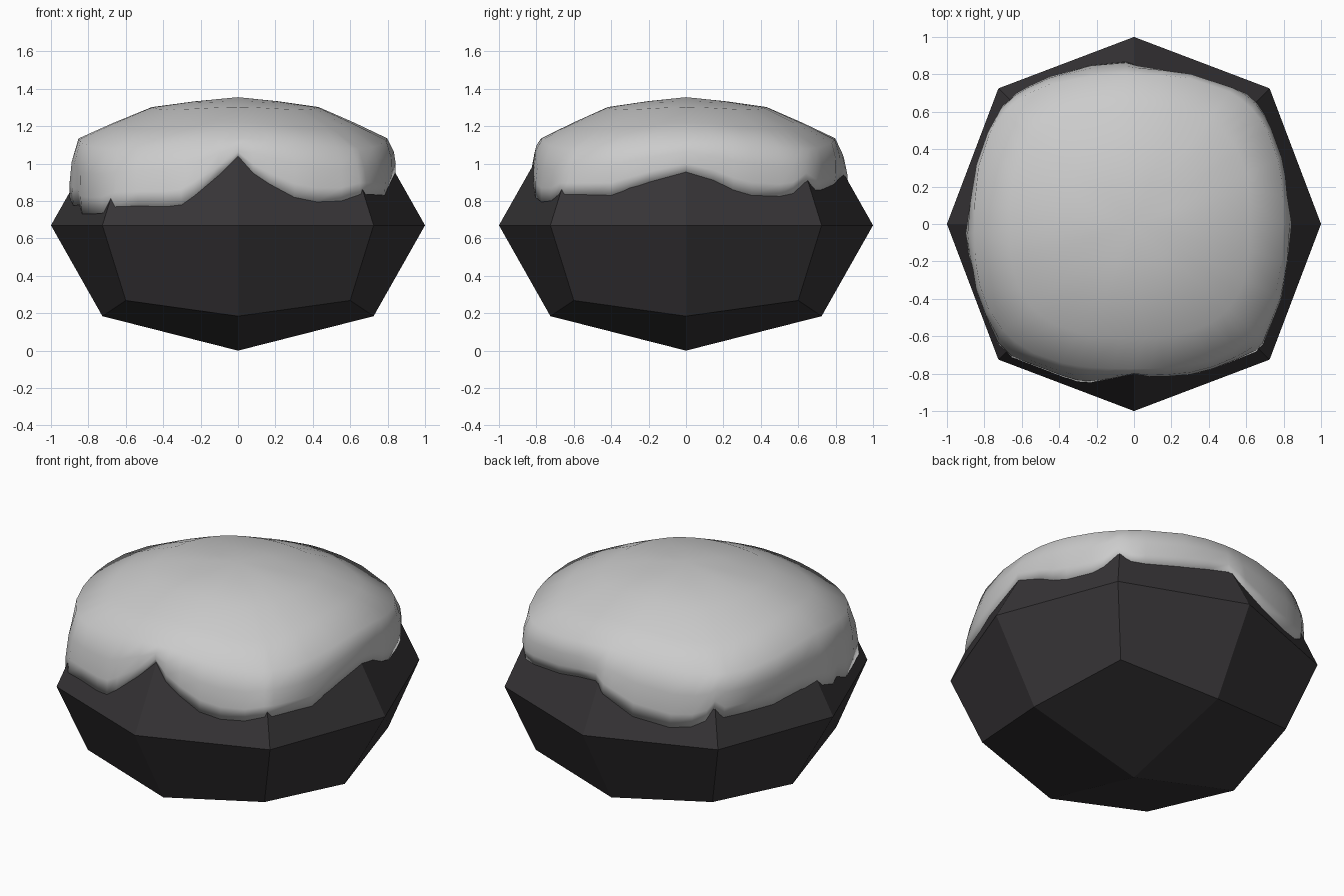
import bpy, bmesh, math
from mathutils import Vector
from mathutils.bvhtree import BVHTree

if "Cube" in bpy.data.objects:
    bpy.data.objects.remove(bpy.data.objects["Cube"])


def add_object(bm, name, mat=None):
    bmesh.ops.recalc_face_normals(bm, faces=bm.faces)
    me = bpy.data.meshes.new(name)
    bm.to_mesh(me)
    ob = bpy.data.objects.new(name, me)
    bpy.context.collection.objects.link(ob)
    if mat:
        me.materials.append(mat)
    return ob


# Boulder: once-subdivided cube rounded off, flat faces
HALF = 0.67
bm = bmesh.new()
bmesh.ops.create_cube(bm, size=2)
bmesh.ops.subdivide_edges(bm, edges=bm.edges[:], cuts=1, use_grid_fill=True)
radius = {1: 1.0, 2: 0.725, 3: 0.6}
for v in bm.verts:
    s = radius[sum(abs(c) > 0.5 for c in v.co)]
    v.co = (v.co.x * s, v.co.y * s, v.co.z * s * HALF + HALF)
dark = bpy.data.materials.new("dark_stone")
dark.diffuse_color = (0.038, 0.035, 0.038, 1)
dark.use_nodes = True
dark.node_tree.nodes["Principled BSDF"].inputs["Base Color"].default_value = dark.diffuse_color
rock_tree = BVHTree.FromBMesh(bm)
add_object(bm, "boulder", dark)
bm.free()

# Ragged lower edge of the cap: (position along the side, height) per side
front = [(-.65, .77), (-.53, .773), (-.38, .77), (-.3, .78), (-.23, .83),
         (-.1, .94), (0, 1.04), (.08, .95), (.17, .89), (.3, .82), (.42, .795),
         (.55, .80), (.65, .835)]
right = [(-.64, .835), (-.5, .833), (-.4, .83), (-.2, .90), (0, .955), (.15, .91),
         (.25, .86), (.35, .83), (.5, .825), (.57, .84), (.64, .905)]
back = [(.60, .86), (.52, .86), (.3, .89), (.15, .92), (.02, .94), (-.04, .885), (-.09, .86),
        (-.23, .79), (-.44, .755), (-.55, .77), (-.62, .81), (-.65, .88)]
left = [(.63, .825), (.49, .82), (.32, .82), (.12, .85), (-.05, .82), (-.17, .775),
        (-.25, .78), (-.36, .73), (-.5, .73), (-.64, .735)]
edge = []
for side, d in ((front, (0, 1)), (right, (-1, 0)), (back, (0, -1)), (left, (1, 0))):
    for a, z in side:
        start = (a, -3 * d[1], z) if d[1] else (-3 * d[0], a, z)
        hit = rock_tree.ray_cast(Vector(start), Vector((d[0], d[1], 0)))[0]
        if hit:
            edge.append(hit)
edge.sort(key=lambda p: math.atan2(p.y, p.x))


def shoulder(ang):
    """Rounded-square rim where the cap turns over from wall to top."""
    c, s = math.cos(ang), math.sin(ang)
    r = 0.79 / (abs(c) ** 2.8 + abs(s) ** 2.8) ** (1 / 2.8)
    corner = math.sin(2 * ang) ** 2
    wide = 1.08 if c < 0 else 1.01
    deep = 0.98 if s < 0 else 1.01
    return Vector((r * c * wide, r * s * deep, 1.135 - 0.055 * corner))


# Smooth cap: rings lofted from the buried lip, up the wall, over to the crown
TOP = 1.355
bm = bmesh.new()
cols = []
for p in edge:
    ang = math.atan2(p.y, p.x)
    out = Vector((math.cos(ang), math.sin(ang), 0))
    rim = shoulder(ang)
    col = [p - out * 0.06, p + out * 0.004]
    for t in (0.25, 0.6):
        col.append(p.lerp(rim, t) + out * 0.08 * t * (1 - t))
    col.append(rim)
    # crown profile: nearly flat middle, steeper outer band
    for s, f in ((0.78, 0.62), (0.54, 0.24), (0.27, 0.10)):
        col.append(Vector((rim.x * s, rim.y * s, TOP - (TOP - rim.z) * f)))
    cols.append([bm.verts.new(co) for co in col])
n = len(cols)
crown = bm.verts.new((0, 0, TOP))
for i in range(n):
    a, b = cols[i], cols[(i + 1) % n]
    for k in range(len(a) - 1):
        bm.faces.new((a[k], b[k], b[k + 1], a[k + 1]))
    bm.faces.new((a[-1], b[-1], crown))
for f in bm.faces:
    f.smooth = True
add_object(bm, "snow_cap")
bm.free()
